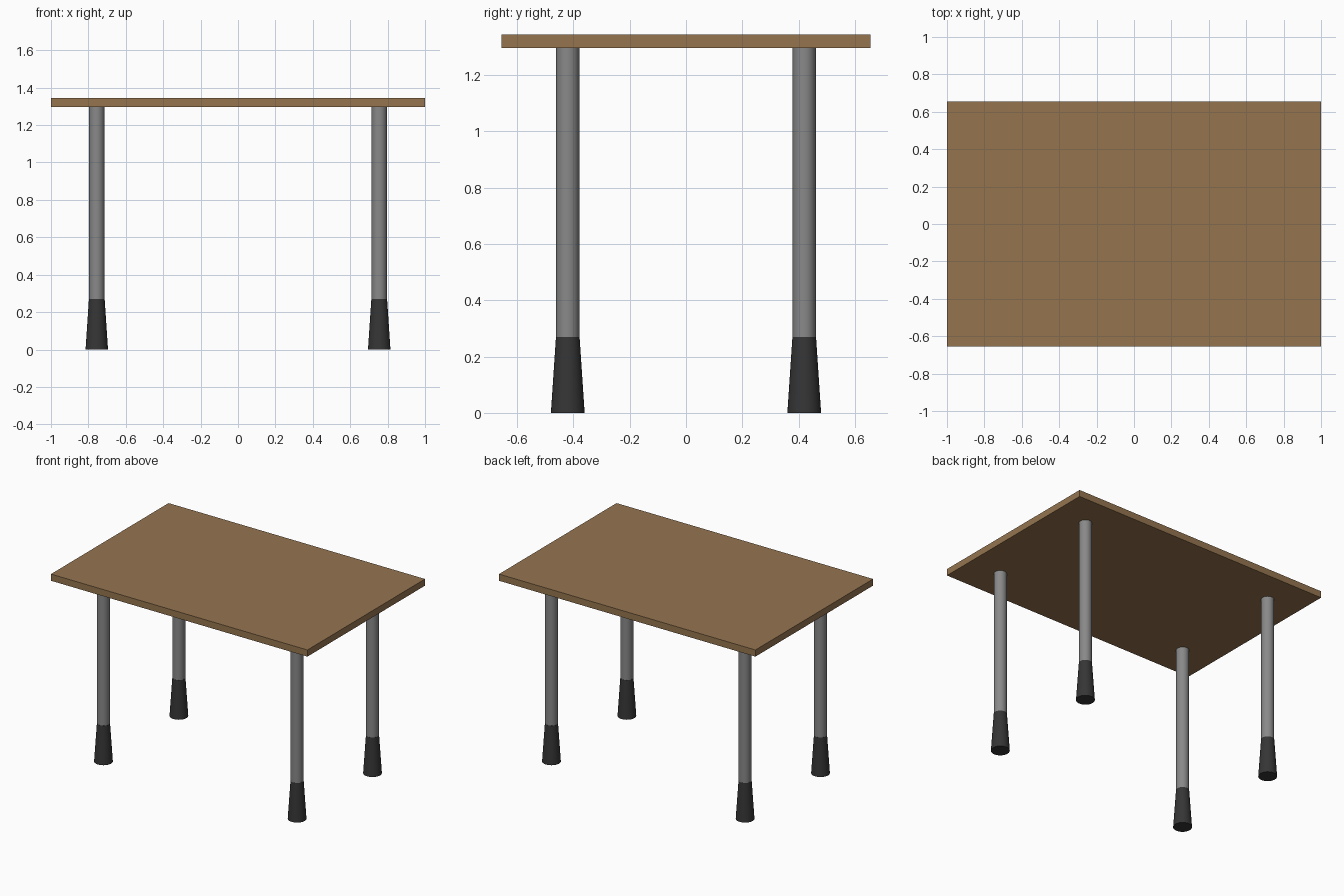
import bpy
import math

if "Cube" in bpy.data.objects:
    bpy.data.objects.remove(bpy.data.objects["Cube"])


def material(name, rgb):
    m = bpy.data.materials.new(name)
    m.diffuse_color = (*rgb, 1.0)
    m.use_nodes = True
    m.node_tree.nodes["Principled BSDF"].inputs["Base Color"].default_value = m.diffuse_color
    return m


WOOD = material("brown wood", (0.30, 0.175, 0.078))
METAL = material("grey metal", (0.25, 0.25, 0.25))
RUBBER = material("dark rubber", (0.036, 0.036, 0.036))

TOP_Z, UNDER_Z, FOOT_Z = 1.344, 1.297, 0.27


def tapered(name, x, y, z0, z1, r0, r1, mat):
    """Round upright part from z0 to z1."""
    bpy.ops.mesh.primitive_cone_add(vertices=32, radius1=r0, radius2=r1,
                                    depth=z1 - z0, location=(x, y, (z0 + z1) / 2))
    ob = bpy.context.object
    ob.name = name
    ob.data.materials.append(mat)
    bpy.ops.object.shade_smooth_by_angle(angle=math.radians(30))


# Tabletop slab
bpy.ops.mesh.primitive_cube_add(size=1, location=(0, 0, (TOP_Z + UNDER_Z) / 2))
top = bpy.context.object
top.name = "tabletop"
top.scale = (2.0, 1.31, TOP_Z - UNDER_Z)
bpy.ops.object.transform_apply(location=False, rotation=False, scale=True)
top.data.materials.append(WOOD)

# Four round legs with flared feet
for side, x in (("left", -0.755), ("right", 0.755)):
    for end, y in (("front", -0.42), ("back", 0.42)):
        tapered(f"{end}_{side}_leg", x, y, FOOT_Z, UNDER_Z, 0.041, 0.041, METAL)
        tapered(f"{end}_{side}_foot", x, y, 0.0, FOOT_Z, 0.06, 0.042, RUBBER)
